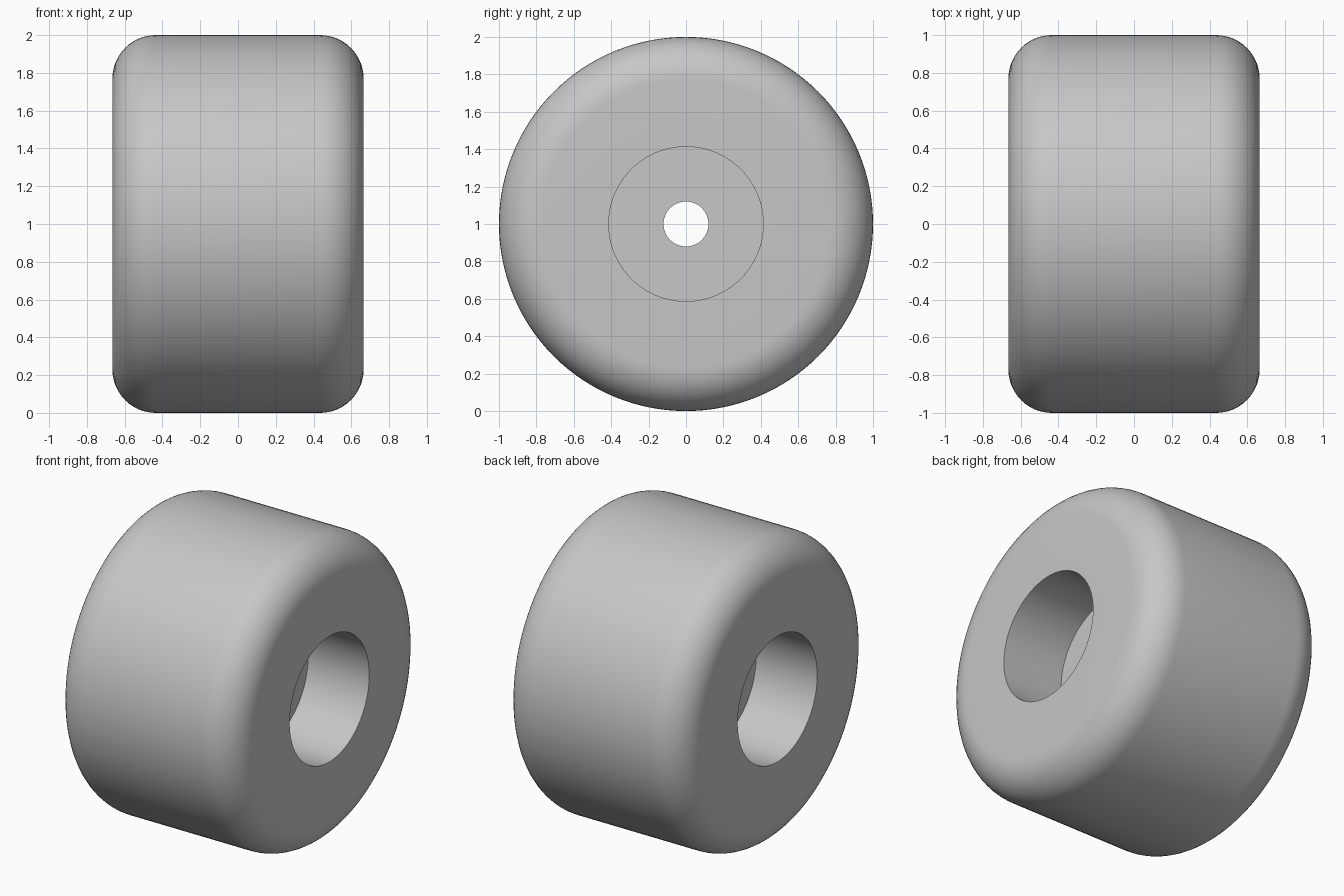
import bpy
import bmesh
from math import cos, sin, pi, radians
from mathutils import Matrix, Vector

cube = bpy.data.objects.get("Cube")
if cube:
    bpy.data.objects.remove(cube, do_unlink=True)

RADIUS, HALF_WIDTH, ROUND = 1.0, 0.665, 0.23
SEAT_RADIUS, WEB_HALF, HOLE_RADIUS = 0.413, 0.22, 0.12
STEPS, SIDES = 12, 128

grey = bpy.data.materials.new("plain_grey")
grey.use_nodes = True
colour = (0.57, 0.57, 0.57, 1)
grey.diffuse_color = colour
grey.node_tree.nodes["Principled BSDF"].inputs["Base Color"].default_value = colour

# Half of the wheel's cross-section as (x, radius): hole, web, bearing seat, rounded rim
half = [(WEB_HALF, HOLE_RADIUS), (WEB_HALF, SEAT_RADIUS), (HALF_WIDTH, SEAT_RADIUS)]
for i in range(STEPS + 1):
    a = pi / 2 * i / STEPS
    half.append((HALF_WIDTH - ROUND + ROUND * cos(a), RADIUS - ROUND + ROUND * sin(a)))
profile = half + [(-x, r) for x, r in reversed(half)]

# Turn the closed cross-section about the axle
bm = bmesh.new()
verts = [bm.verts.new((x, 0, r)) for x, r in profile]
edges = [bm.edges.new((v, verts[i - 1])) for i, v in enumerate(verts)]
bmesh.ops.spin(bm, geom=verts + edges, cent=Vector(), axis=(1, 0, 0),
               angle=2 * pi, steps=SIDES, use_merge=True)
bmesh.ops.remove_doubles(bm, verts=bm.verts[:], dist=0.0001)
bmesh.ops.recalc_face_normals(bm, faces=bm.faces[:])
bmesh.ops.transform(bm, matrix=Matrix.Translation((0, 0, RADIUS)), verts=bm.verts[:])

mesh = bpy.data.meshes.new("wheel")
bm.to_mesh(mesh)
bm.free()
mesh.materials.append(grey)
wheel = bpy.data.objects.new("wheel", mesh)
bpy.context.collection.objects.link(wheel)

# Smooth rim with crisp bearing seat edges
bpy.ops.object.select_all(action="DESELECT")
wheel.select_set(True)
bpy.context.view_layer.objects.active = wheel
bpy.ops.object.shade_smooth_by_angle(angle=radians(30))
